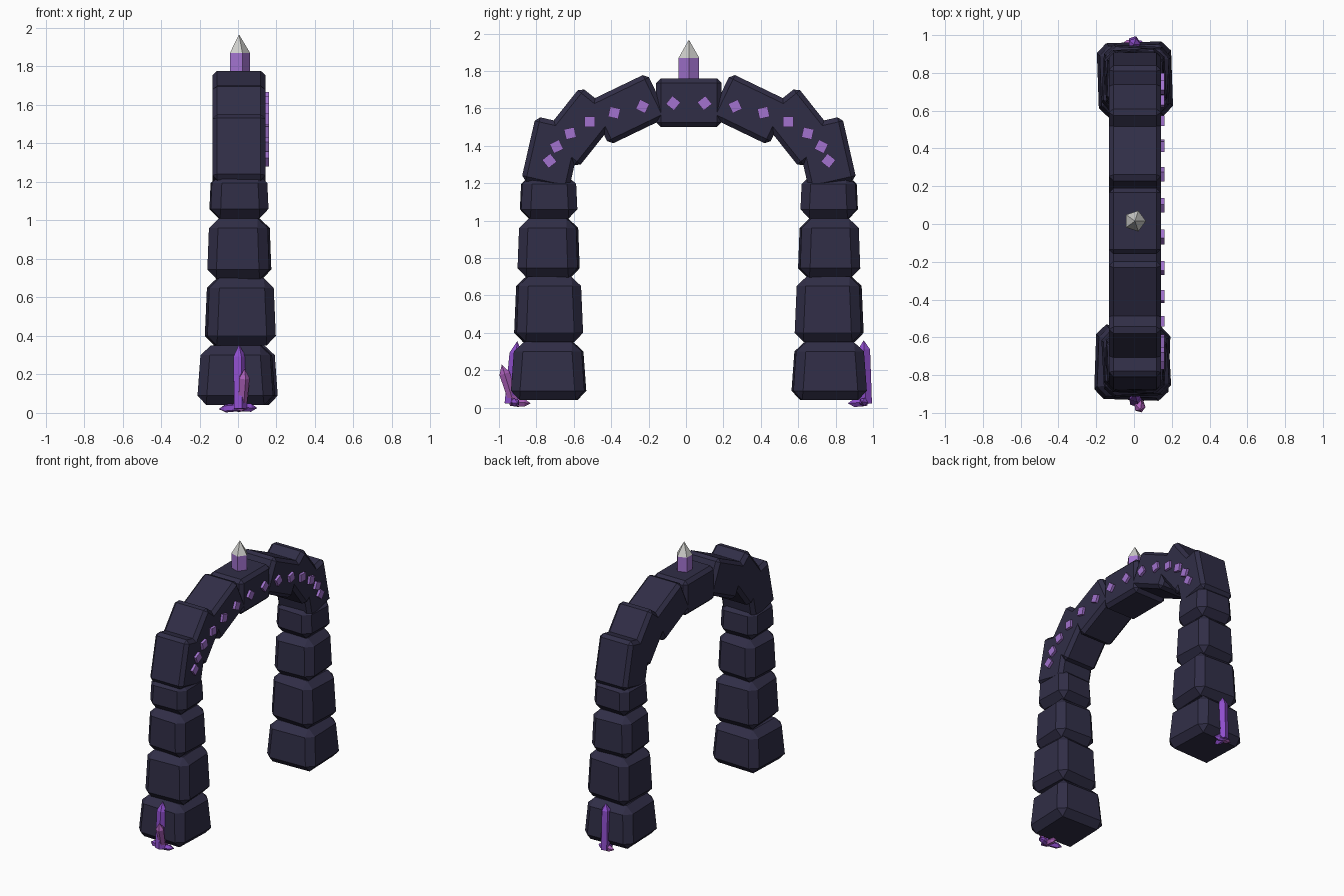
import bpy, bmesh, math
from mathutils import Vector, Matrix

if "Cube" in bpy.data.objects:
    bpy.data.objects.remove(bpy.data.objects["Cube"])

Y0 = 0.0155  # centre line of the arch


def material(name, rgb):
    m = bpy.data.materials.new(name)
    m.diffuse_color = (*rgb, 1)
    m.use_nodes = True
    m.node_tree.nodes["Principled BSDF"].inputs["Base Color"].default_value = m.diffuse_color
    return m


STONE = material("dark_stone", (0.030, 0.027, 0.062))
GEM = material("rune_violet", (0.36, 0.17, 0.62))
PURPLE = material("crystal_purple", (0.27, 0.075, 0.60))
PINK = material("crystal_magenta", (0.42, 0.12, 0.50))
PALE = material("pale_tip", (0.62, 0.62, 0.60))


def finish(name, bm, mats, matrix):
    bmesh.ops.recalc_face_normals(bm, faces=bm.faces)
    me = bpy.data.meshes.new(name)
    bm.to_mesh(me)
    bm.free()
    for m in mats:
        me.materials.append(m)
    ob = bpy.data.objects.new(name, me)
    ob.matrix_world = matrix
    bpy.context.collection.objects.link(ob)
    return ob


def block(name, size, bevel, matrix, mat=STONE, taper=1.0):
    """Chamfered box, narrowing towards its top."""
    bm = bmesh.new()
    bmesh.ops.create_cube(bm, size=1)
    for v in bm.verts:
        k = taper if v.co.z > 0 else 1
        v.co = Vector((v.co.x * size[0] * k, v.co.y * size[1] * k, v.co.z * size[2]))
    if bevel:
        bmesh.ops.bevel(bm, geom=bm.edges[:], offset=bevel, segments=1,
                        profile=0.5, affect='EDGES')
    return finish(name, bm, [mat], matrix)


def crystal(name, base, tip, radius, point, mats, foot=1.0):
    """Five-sided prism with a pointed end of length `point`."""
    base, tip = Vector(base), Vector(tip)
    axis = tip - base
    length = axis.length
    bm = bmesh.new()

    def ring(r, z):
        return [bm.verts.new((r * math.cos(i * math.tau / 5),
                              r * math.sin(i * math.tau / 5), z)) for i in range(5)]
    low, high = ring(radius * foot, 0), ring(radius, length - point)
    top = bm.verts.new((0, 0, length))
    bm.faces.new(low[::-1])
    for i in range(5):
        j = (i + 1) % 5
        bm.faces.new((low[i], low[j], high[j], high[i]))
        bm.faces.new((high[i], high[j], top)).material_index = len(mats) - 1
    turn = Vector((0, 0, 1)).rotation_difference(axis).to_matrix().to_4x4()
    return finish(name, bm, mats, Matrix.Translation(base) @ turn)


# Pillars: width, taper, bottom, top, x offset, yaw in degrees
courses = [(0.40, 0.89, 0.04, 0.35, 0.0, 2),
           (0.36, 0.92, 0.35, 0.70, 0.012, -3),
           (0.325, 0.93, 0.695, 1.01, 0.007, 3),
           (0.305, 0.93, 1.01, 1.245, 0.005, -2)]
for side, label in ((-1, "front"), (1, "back")):
    for n, (w, taper, z0, z1, dx, yaw) in enumerate(courses):
        if n == 0:
            dx = 0.007 * side - 0.002
        place = Matrix.Translation((dx, Y0 + side * 0.75, (z0 + z1) / 2))
        place = place @ Matrix.Rotation(math.radians(yaw * side), 4, 'Z')
        block(f"{label}_pillar_stone_{n + 1}", (w, w, z1 - z0), 0.05, place, taper=taper)


def on_arch(angle, x):
    """Frame on the elliptical arch, turned to follow the curve."""
    pos = (x, Y0 + 0.75 * math.sin(angle), 1.28 + 0.35 * math.cos(angle))
    return Matrix.Translation(pos) @ Matrix.Rotation(-angle, 4, 'X')


# Arch stones
for k in range(-3, 4):
    block(f"arch_stone_{k + 4}", (0.276, 0.35, 0.26), 0.025,
          on_arch(k * math.pi / 7, 0.005))

# Diamond studs along the +x face of the arch
for k in range(14):
    m = on_arch((k - 6.5) * math.pi / 14, 0.147) @ Matrix.Rotation(math.pi / 4, 4, 'X')
    block(f"arch_stud_{k + 1}", (0.03, 0.056, 0.056), 0, m, GEM)

# Crystal on the keystone
crystal("top_crystal", (0.005, Y0, 1.72), (0.005, Y0, 1.967), 0.058, 0.097, [GEM, PALE])

# Crystals at the foot of the front pillar
crystal("front_tall_crystal", (0.01, -0.935, 0.02), (0.005, -0.902, 0.355), 0.037, 0.065, [PURPLE])
crystal("front_leaning_crystal", (0.02, -0.92, 0.02), (0.034, -0.985, 0.23), 0.03, 0.05, [PINK], 0.8)
crystal("front_low_crystal_left", (0.01, -0.925, 0.03), (-0.10, -0.89, 0.02), 0.022, 0.035, [PURPLE])
crystal("front_low_crystal_right", (0.01, -0.925, 0.03), (0.10, -0.90, 0.025), 0.022, 0.035, [PURPLE])
crystal("front_low_crystal_inner", (0.01, -0.94, 0.03), (0.0, -0.83, 0.022), 0.022, 0.035, [PINK])

# Crystals at the foot of the back pillar
crystal("back_tall_crystal", (0.0, 0.962, 0.02), (0.0, 0.95, 0.36), 0.034, 0.05, [PURPLE])
crystal("back_low_crystal_left", (0.0, 0.955, 0.03), (-0.07, 0.95, 0.025), 0.023, 0.035, [PINK])
crystal("back_low_crystal_right", (0.0, 0.955, 0.03), (0.07, 0.94, 0.03), 0.023, 0.035, [PURPLE])
crystal("back_low_crystal_inner", (0.0, 0.96, 0.03), (0.0, 0.865, 0.022), 0.023, 0.035, [PURPLE])
